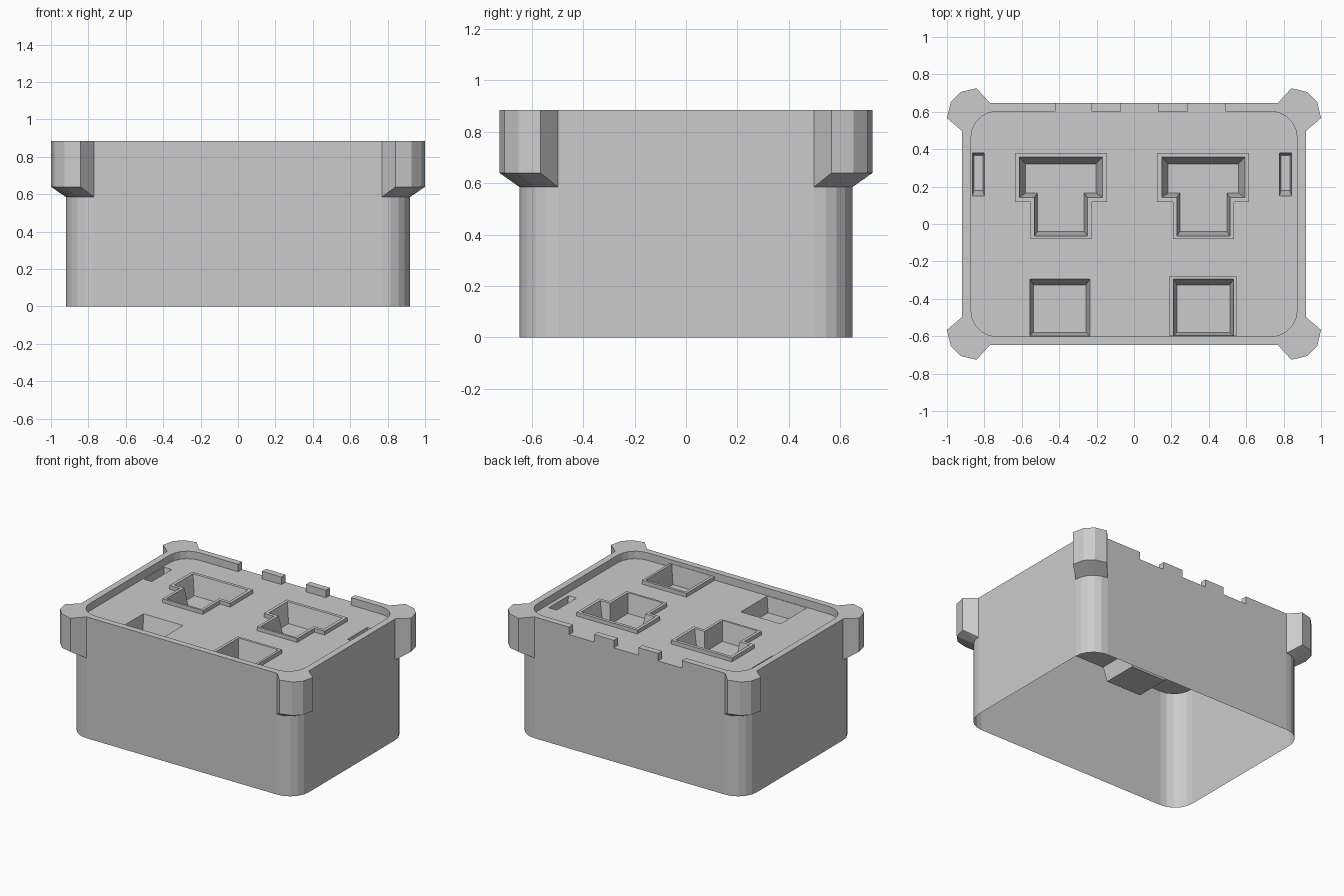
import bpy, bmesh, math

if "Cube" in bpy.data.objects:
    bpy.data.objects.remove(bpy.data.objects["Cube"])

PLATE, RIM, LIP, FLOOR, LUG_LOW, LUG_MID = 0.83, 0.885, 0.858, 0.72, 0.585, 0.64
HX, HY, R, N = 0.92, 0.648, 0.15, 6


def rounded(hx, hy, r):
    """Rounded rectangle, N points per corner, starting at the +x +y corner."""
    pts = []
    for k, (sx, sy) in enumerate([(1, 1), (-1, 1), (-1, -1), (1, -1)]):
        for i in range(N):
            a = math.pi / 2 * (k + i / (N - 1))
            pts.append((sx * (hx - r) + r * math.cos(a), sy * (hy - r) + r * math.sin(a)))
    return pts


def ring(bm, pts, z):
    return [bm.verts.new((x, y, z)) for x, y in pts]


def bridge(bm, a, b, closed=True):
    n = len(a)
    for i in range(n if closed else n - 1):
        j = (i + 1) % n
        bm.faces.new((a[i], a[j], b[j], b[i]))


def finish(bm, name, face_up=False):
    bmesh.ops.remove_doubles(bm, verts=bm.verts, dist=1e-4)
    bmesh.ops.recalc_face_normals(bm, faces=bm.faces)
    if face_up:
        big = max(bm.faces, key=lambda f: abs(f.normal.z) * f.calc_area())
        if big.normal.z < 0:
            bmesh.ops.reverse_faces(bm, faces=bm.faces)
    me = bpy.data.meshes.new(name)
    bm.to_mesh(me)
    bm.free()
    ob = bpy.data.objects.new(name, me)
    bpy.context.collection.objects.link(ob)
    return ob


def rect(x0, x1, y0, y1):
    return [(x0, y0), (x1, y0), (x1, y1), (x0, y1)]


def tee(cx, w, s, top, mid, low):
    return [(cx - w, top), (cx - w, mid), (cx - s, mid), (cx - s, low),
            (cx + s, low), (cx + s, mid), (cx + w, mid), (cx + w, top)]


outer = rounded(HX, HY, R)
inner = rounded(0.872, 0.602, 0.14)

# Thin outer wall, open underneath
bm = bmesh.new()
bridge(bm, ring(bm, outer, 0), ring(bm, outer, PLATE))
finish(bm, "case_wall")

# Raised rim, interrupted along the back
bm = bmesh.new()
paths = []
for loop, y in ((outer, HY), (inner, 0.602)):
    paths.append([(-0.42, y)] + loop[N:] + loop[:N] + [(0.49, y)])
o0, o1 = ring(bm, paths[0], PLATE), ring(bm, paths[0], RIM)
i1, i0 = ring(bm, paths[1], RIM), ring(bm, paths[1], PLATE)
for a, b in ((o0, o1), (o1, i1), (i1, i0)):
    bridge(bm, a, b, False)
for k in (0, -1):
    bm.faces.new((o0[k], o1[k], i1[k], i0[k]))
finish(bm, "rim")

# Two small tabs in the back gap
for k, (x0, x1) in enumerate([(-0.228, -0.07), (0.128, 0.288)]):
    bm = bmesh.new()
    r = rect(x0, x1, 0.602, HY)
    low, top = ring(bm, r, PLATE), ring(bm, r, RIM)
    bridge(bm, low, top)
    bm.faces.new(top)
    finish(bm, f"back_tab_{k + 1}")

# Corner lugs with sloping undersides
bm = bmesh.new()
arc = outer[:N]
lug = [arc[0], (1.0, 0.566), (0.98, 0.651), (0.928, 0.705), (0.842, 0.726), arc[-1]]
top_arc, low_arc = ring(bm, arc, RIM), ring(bm, arc, LUG_LOW)
top = ring(bm, lug, RIM)
low = ring(bm, lug, LUG_MID)
low[0].co.z = low[-1].co.z = LUG_LOW
for a, b in ((top_arc, top), (top, low), (low, low_arc)):
    bridge(bm, a, b, False)
ob = finish(bm, "corner_lugs")
mod = ob.modifiers.new("mirror", "MIRROR")
mod.use_axis = (True, True, False)
mod.use_mirror_merge = False

# Pockets as stacks of (outline, height), from plate level to floor
pockets = []
for cx in (-0.391, 0.371):
    lip = tee(cx, 0.245, 0.163, 0.38, 0.118, -0.08)
    hole = tee(cx, 0.222, 0.142, 0.357, 0.142, -0.065)
    base = tee(cx, 0.188, 0.125, 0.322, 0.165, -0.04)
    pockets.append([(lip, PLATE), (lip, LIP), (hole, LIP), (base, FLOOR)])
lip = rect(0.19, 0.549, -0.599, -0.277)
hole = rect(0.211, 0.532, -0.596, -0.295)
base = rect(0.23, 0.512, -0.58, -0.325)
pockets.append([(lip, PLATE), (lip, LIP), (hole, LIP), (base, FLOOR)])
pockets.append([(rect(-0.557, -0.236, -0.598, -0.295), PLATE),
                (rect(-0.538, -0.256, -0.58, -0.325), FLOOR)])
for x in (-0.832, 0.81):
    pockets.append([(rect(x - 0.032, x + 0.032, 0.15, 0.38), PLATE),
                    (rect(x - 0.024, x + 0.024, 0.178, 0.365), 0.75)])

# Recessed top plate with the pockets sunk into it
bm = bmesh.new()
loops = [ring(bm, inner, PLATE)]
stacks = []
for p in pockets:
    rings = [ring(bm, pts, z) for pts, z in p]
    stacks.append(rings)
    loops.append(rings[0])
edges = [bm.edges.new((l[i], l[(i + 1) % len(l)])) for l in loops for i in range(len(l))]
bmesh.ops.triangle_fill(bm, use_beauty=True, use_dissolve=False, edges=edges, normal=(0, 0, 1))
for rings in stacks:
    for a, b in zip(rings, rings[1:]):
        bridge(bm, a, b)
    bm.faces.new(rings[-1])
bm.faces.new(ring(bm, rect(-0.42, 0.49, 0.602, HY), PLATE))
finish(bm, "top_plate", True)
